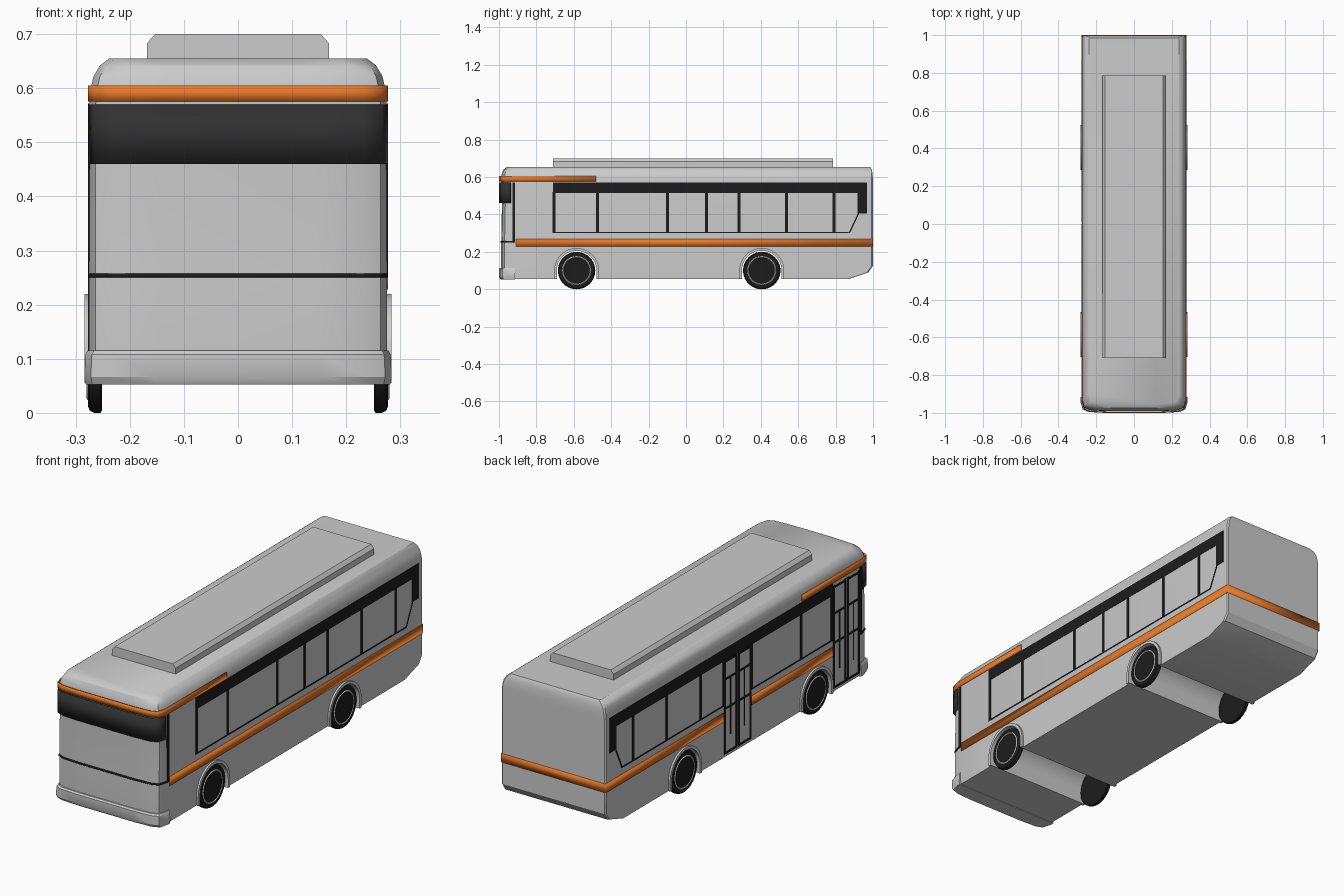
import bpy, bmesh, math

if "Cube" in bpy.data.objects:
    bpy.data.objects.remove(bpy.data.objects["Cube"])


def material(name, rgb):
    m = bpy.data.materials.new(name)
    m.diffuse_color = (*rgb, 1)
    m.use_nodes = True
    m.node_tree.nodes["Principled BSDF"].inputs["Base Color"].default_value = m.diffuse_color
    return m


BLACK = material("black_trim", (0.012, 0.012, 0.012))
DARK = material("dark_glass", (0.03, 0.03, 0.03))
ORANGE = material("orange_stripe", (0.80, 0.19, 0.02))


def finish(name, bm, mat=None, smooth=None):
    bmesh.ops.remove_doubles(bm, verts=bm.verts, dist=1e-6)
    bmesh.ops.recalc_face_normals(bm, faces=bm.faces)
    me = bpy.data.meshes.new(name)
    bm.to_mesh(me)
    bm.free()
    ob = bpy.data.objects.new(name, me)
    bpy.context.collection.objects.link(ob)
    if mat:
        me.materials.append(mat)
    if smooth:
        me.shade_smooth()
        me.set_sharp_from_angle(angle=math.radians(smooth))
    return ob


def loft(name, rings, mat=None, smooth=None):
    """Skin a stack of equal closed rings and cap both ends."""
    bm = bmesh.new()
    rows = [[bm.verts.new(p) for p in r] for r in rings]
    n = len(rows[0])
    for a, b in zip(rows, rows[1:]):
        for i in range(n):
            bm.faces.new((a[i], a[(i + 1) % n], b[(i + 1) % n], b[i]))
    bm.faces.new(rows[0])
    bm.faces.new(rows[-1])
    return finish(name, bm, mat, smooth)


def prism(name, yz, x0, x1, mat=None, smooth=None):
    return loft(name, [[(x, y, z) for y, z in yz] for x in (x0, x1)], mat, smooth)


def panel(name, side, yz, mat, out=0.2765):
    return prism(name, yz, side * 0.272, side * out, mat)


def bar(name, side, y0, y1, z0, z1, mat=BLACK, out=0.2770):
    return panel(name, side, [(y0, z0), (y1, z0), (y1, z1), (y0, z1)], mat, out)


def band(name, path, z0, z1, mat):
    """Upright thin strip following a path seen from above."""
    bm = bmesh.new()
    lo = [bm.verts.new((x, y, z0)) for x, y in path]
    hi = [bm.verts.new((x, y, z1)) for x, y in path]
    for i in range(len(path) - 1):
        bm.faces.new((lo[i], lo[i + 1], hi[i + 1], hi[i]))
    ob = finish(name, bm, mat, 25)
    mod = ob.modifiers.new("thickness", "SOLIDIFY")
    mod.thickness = 0.004
    mod.offset = 0
    return ob


def nose(w, yf):
    """Front outline from the +x side round to the -x side."""
    half = [(w, yf + 0.06), (w - 0.012, yf + 0.018), (w - 0.045, yf + 0.005), (w - 0.13, yf)]
    return half + [(-x, y) for x, y in reversed(half)]


# Body shell: height, half width, front y, rear y
LEVELS = [(0.055, 0.274, -0.985, 0.87), (0.09, 0.275, -0.987, 0.975), (0.125, 0.275, -0.988, 0.999),
          (0.25, 0.275, -0.988, 0.999), (0.46, 0.275, -0.984, 0.999), (0.57, 0.275, -0.990, 0.999),
          (0.595, 0.273, -0.990, 0.999), (0.622, 0.267, -0.984, 0.997), (0.642, 0.255, -0.975, 0.993),
          (0.655, 0.238, -0.955, 0.985)]
rings = []
for z, w, yf, yr in LEVELS:
    outline = nose(w, yf) + [(-w, yr - 0.006), (-w + 0.006, yr), (w - 0.006, yr), (w, yr - 0.006)]
    rings.append([(x, y, z) for x, y in outline])
body = loft("body", rings)


def arch(cy, r, bottom):
    pts = [(cy + r * math.cos(math.pi * i / 24), 0.1 + r * math.sin(math.pi * i / 24)) for i in range(25)]
    return [(cy + r, bottom)] + pts + [(cy - r, bottom)]


# Wheel wells cut through the body
AXLES = {"front": -0.585, "rear": 0.405}
for end, cy in AXLES.items():
    cutter = prism(end + "_well_cutter", arch(cy, 0.106, 0.0), -0.4, 0.4)
    mod = body.modifiers.new("well", "BOOLEAN")
    mod.operation = "DIFFERENCE"
    mod.solver = "EXACT"
    mod.object = cutter
    bpy.context.view_layer.objects.active = body
    bpy.ops.object.modifier_apply(modifier=mod.name)
    bpy.data.objects.remove(cutter)
body.data.shade_smooth()
body.data.set_sharp_from_angle(angle=math.radians(32))


def lathe(name, profile, side, cy, mat=None, n=40):
    """Revolve (x, radius) points round an axle."""
    bm = bmesh.new()
    rows = [[bm.verts.new((side * x, cy + r * math.cos(2 * math.pi * i / n),
                           0.1 + r * math.sin(2 * math.pi * i / n))) for i in range(n)] for x, r in profile]
    for a, b in zip(rows, rows[1:]):
        for i in range(n):
            bm.faces.new((a[i], a[(i + 1) % n], b[(i + 1) % n], b[i]))
    bm.faces.new(rows[0])
    bm.faces.new(rows[-1])
    return finish(name, bm, mat, 35)


TYRE = [(0.251, 0.074), (0.251, 0.095), (0.254, 0.1), (0.266, 0.1), (0.274, 0.096), (0.277, 0.088), (0.277, 0.074)]
RIM = [(0.252, 0.075), (0.277, 0.077), (0.280, 0.073), (0.277, 0.069), (0.268, 0.064), (0.266, 0.046),
       (0.273, 0.040), (0.275, 0.033), (0.269, 0.029), (0.269, 0.005)]
for end, cy in AXLES.items():
    for side, tag in ((1, "right"), (-1, "left")):
        lathe(f"{end}_{tag}_tyre", TYRE, side, cy, BLACK)
        lathe(f"{end}_{tag}_rim", RIM, side, cy)
        # Flared wheel arch trim
        outer, inner = arch(cy, 0.12, 0.055), arch(cy, 0.106, 0.055)
        prism(f"{end}_{tag}_arch", outer + inner[::-1], side * 0.262, side * 0.284, None, 30)

# Roof unit
sec = [(0.168, 0.65), (0.168, 0.683), (0.153, 0.70), (-0.153, 0.70), (-0.168, 0.683), (-0.168, 0.65)]
loft("roof_unit", [[(x, y, z) for x, z in sec] for y in (-0.71, 0.785)])

# Front bumper wrapping the corners
rings = []
for z, w, yf in ((0.052, 0.281, -0.992), (0.066, 0.284, -1.0), (0.108, 0.282, -1.0), (0.115, 0.278, -0.994)):
    rings.append([(x, y, z) for x, y in [(w, -0.915)] + nose(w, yf) + [(-w, -0.915)]])
loft("front_bumper", rings, None, 30)

# Destination glass and windscreen sill line
band("front_top_glass", nose(0.2755, -0.997), 0.46, 0.57, DARK)
band("windscreen_sill", [(0.2755, -0.92)] + nose(0.2755, -0.989) + [(-0.2755, -0.92)], 0.25, 0.258, BLACK)

# Orange stripes
band("front_stripe", [(0.2755, -0.48)] + nose(0.2755, -0.998) + [(-0.2755, -0.48)], 0.575, 0.605, ORANGE)
band("waist_stripe", [(0.2755, -0.91), (0.2755, 0.998), (-0.2755, 0.998), (-0.2755, 0.11)], 0.228, 0.270, ORANGE)
band("left_middle_stripe", [(-0.2755, -0.10), (-0.2755, -0.71)], 0.228, 0.270, ORANGE)

# Side window frames
for side, tag in ((1, "right"), (-1, "left")):
    panel(tag + "_window_band", side, [(-0.712, 0.515), (-0.712, 0.572), (0.968, 0.572), (0.968, 0.405),
                                       (0.918, 0.405), (0.918, 0.515)], BLACK)
    panel(tag + "_rear_slant", side, [(0.918, 0.405), (0.926, 0.405), (0.877, 0.300), (0.869, 0.300)], BLACK)
    for i, y in enumerate((-0.705, -0.473, -0.10, 0.11, 0.283, 0.538, 0.792)):
        bar(f"{tag}_pillar_{i}", side, y - 0.008, y + 0.008, 0.30, 0.52)
    spans = [(-0.71, 0.87)] if side > 0 else [(-0.71, -0.10), (0.11, 0.87)]
    for i, (a, b) in enumerate(spans):
        bar(f"{tag}_window_sill_{i}", side, a, b, 0.300, 0.306)
    bar(tag + "_front_post", side, -0.928, -0.913, 0.25, 0.572)

# Left doors: two leaves each, framed and barred
for tag, y0, y1, top in (("front_door", -0.918, -0.712, 0.56), ("middle_door", -0.10, 0.11, 0.518)):
    mid = (y0 + y1) / 2
    for i, (a, b) in enumerate(((y0 + 0.004, mid - 0.003), (mid + 0.003, y1 - 0.004))):
        for k, y in enumerate((a, b - 0.012)):
            bar(f"{tag}_stile_{i}_{k}", -1, y, y + 0.012, 0.068, top)
        for k, z in enumerate((0.068, 0.28, 0.42, top - 0.014)):
            bar(f"{tag}_rail_{i}_{k}", -1, a, b, z, z + 0.01)
        # Upright grab rail inside each leaf
        c = (a + b) / 2
        bar(f"{tag}_grab_rail_{i}", -1, c - 0.003, c + 0.003, 0.15, 0.42)
